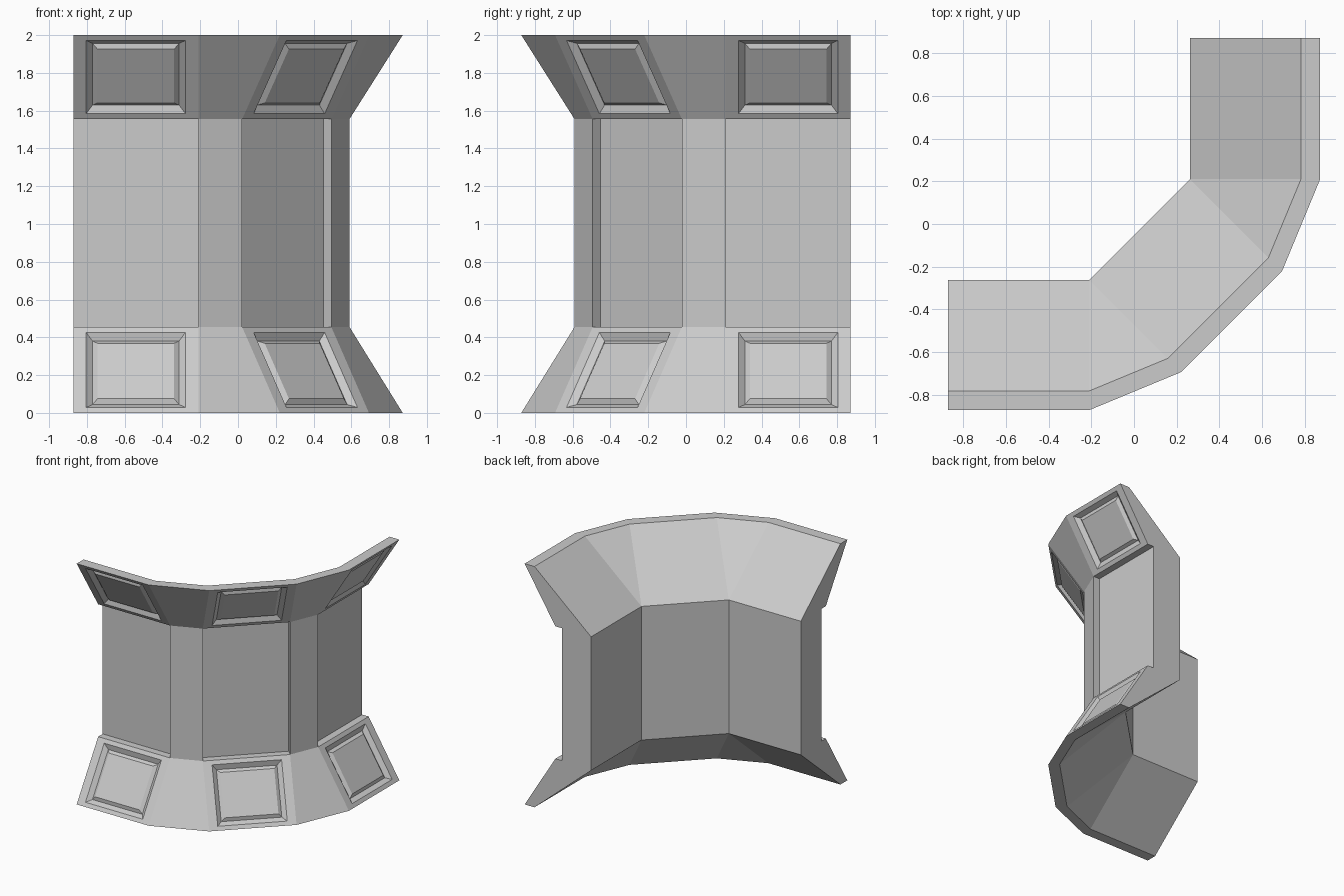
import bpy, bmesh
from mathutils import Vector

if "Cube" in bpy.data.objects:
    bpy.data.objects.remove(bpy.data.objects["Cube"])

END, TURN, BACK = 0.872, 0.21, 0.262     # half size, bend start, rear wall offset
FRONT, RECESS = 0.59, 0.53               # pillar face and recessed bay face
LOW, HIGH = 0.455, 1.555                 # heights of the upright wall


def path(d):
    """Plan line of the wall at offset d: bay, pillar, bay, pillar, bay."""
    k = (d - BACK) * 0.5 ** 0.5
    return [(-END, -d), (-TURN, -d), (-TURN + k, -BACK - k),
            (BACK + k, TURN - k), (d, TURN), (d, END)]


def point(i, p):
    x, y = path(p[0])[i]
    return Vector((x, y, p[1]))


bm = bmesh.new()


def face(points):
    """Add a face, dropping points that coincide."""
    keep = []
    for p in points:
        if all((p - q).length > 1e-4 for q in keep):
            keep.append(p)
    if len(keep) > 2:
        bm.faces.new([bm.verts.new(p) for p in keep])


def framed_panel(a, b, c, d):
    """Rectangle with a sloped groove around a low raised panel."""
    u, v = (b - a).normalized(), (d - a).normalized()
    n = u.cross(v)
    rings = []
    for mu, mv, depth in ((0, 0, 0), (0.068, 0.034, 0),
                          (0.102, 0.070, 0.029), (0.128, 0.095, 0.011)):
        rings.append([p + u * su * mu + v * sv * mv - n * depth
                      for p, su, sv in ((a, 1, 1), (b, -1, 1), (c, -1, -1), (d, 1, -1))])
    for r, s in zip(rings, rings[1:]):
        for j in range(4):
            k = (j + 1) % 4
            face([r[j], r[k], s[k], s[j]])
    face(rings[-1])


# Cross-sections as (offset, height)
rear = [(END - 0.09, 2), (BACK, HIGH), (BACK, LOW - 0.01), (END - 0.09, 0)]
pillar = [(END, 0), (FRONT, LOW), (FRONT, HIGH), (END, 2)] + rear
bay = [(END, 0), (FRONT, LOW), (RECESS, LOW), (RECESS, HIGH),
       (FRONT, HIGH), (END, 2)] + rear
recess_side = bay[1:5]

for i in range(5):
    profile = pillar if i % 2 else bay
    for j, p in enumerate(profile):
        q = profile[(j + 1) % len(profile)]
        quad = [point(i, p), point(i + 1, p), point(i + 1, q), point(i, q)]
        # Flared faces of each bay carry a framed panel
        if i % 2 == 0 and j in (0, 4):
            framed_panel(*quad)
        else:
            face(quad)

# Pillar sides inside the recesses
for i in range(1, 5):
    face([point(i, p) for p in recess_side])

# End caps
for i in (0, 5):
    face([point(i, p) for p in bay])

bmesh.ops.remove_doubles(bm, verts=bm.verts, dist=1e-4)
bmesh.ops.recalc_face_normals(bm, faces=bm.faces)
mesh = bpy.data.meshes.new("corner_wall")
bm.to_mesh(mesh)
bm.free()
wall = bpy.data.objects.new("corner_wall", mesh)
bpy.context.collection.objects.link(wall)
